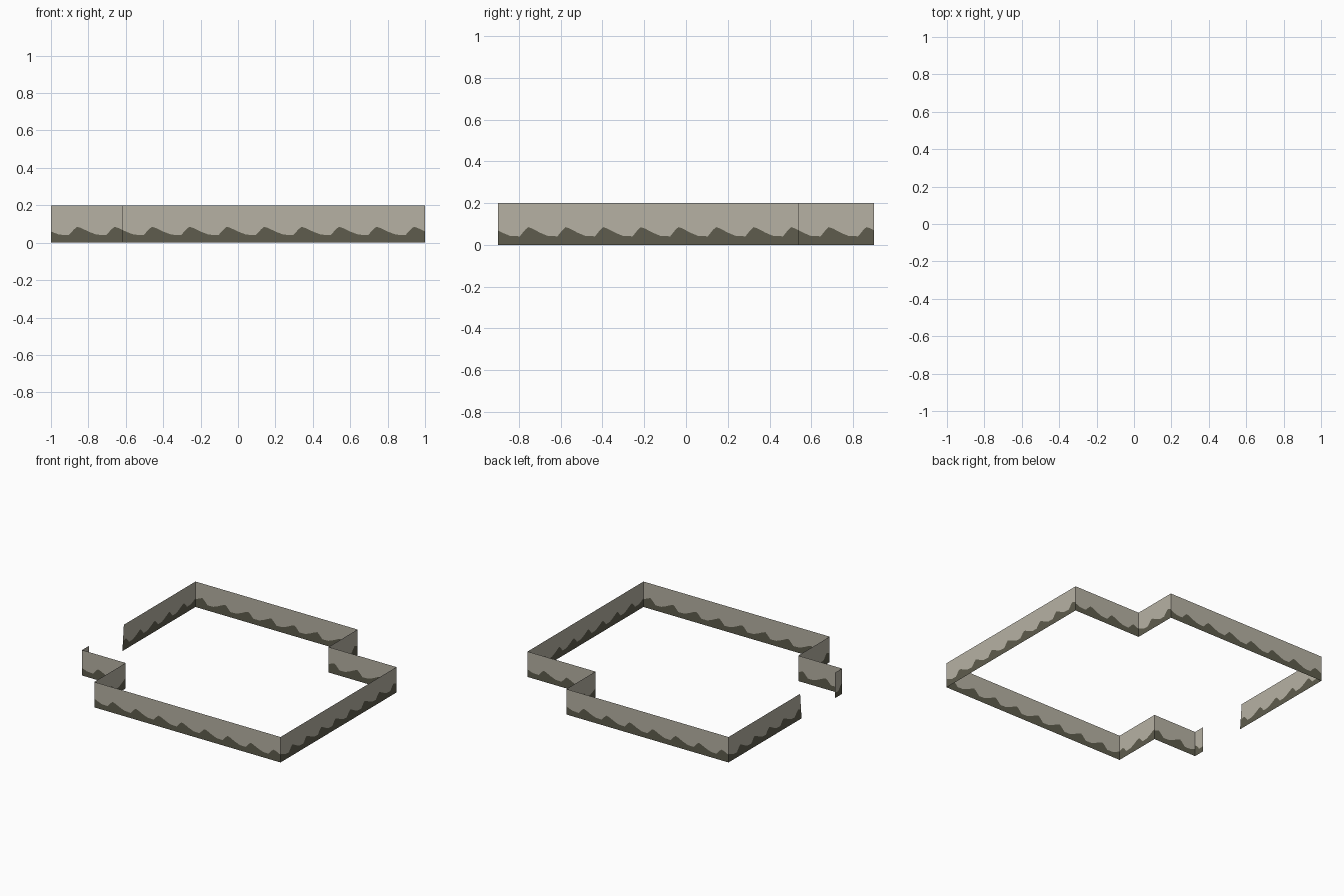
import bpy, bmesh, math

if "Cube" in bpy.data.objects:
    bpy.data.objects.remove(bpy.data.objects["Cube"])


def material(name, rgb):
    m = bpy.data.materials.new(name)
    m.diffuse_color = (*rgb, 1.0)
    m.use_nodes = True
    m.node_tree.nodes["Principled BSDF"].inputs["Base Color"].default_value = m.diffuse_color
    return m


PLASTER = material("pale plaster", (0.470, 0.443, 0.369))
STAIN = material("dark mossy base", (0.112, 0.107, 0.074))

HEIGHT = 0.2
# One repeat of the wavy stain: (phase, height)
WAVE = [(0.0, 0.058), (0.2, 0.043), (0.46, 0.041), (0.6, 0.072),
        (0.68, 0.085), (0.78, 0.079), (1.0, 0.058)]


def wave_height(u):
    t = u % 1.0
    for (a, za), (b, zb) in zip(WAVE, WAVE[1:]):
        if t <= b:
            return za + (zb - za) * (t - a) / (b - a)
    return WAVE[-1][1]


def wall(name, start, end, end_lean=0.0):
    """Thin straight wall sheet; the outside is on the right of start -> end."""
    (x0, y0), (x1, y1) = start, end
    length = math.hypot(x1 - x0, y1 - y0)
    dx, dy = (x1 - x0) / length, (y1 - y0) / length
    # The stain repeats ten times across the whole plan in each direction
    if abs(dx) > 0.5:
        period, u0 = 0.2, (1 + x0 * dx) / 0.2 - 0.02
    else:
        period, u0 = 0.18, (0.9 + y0 * dy) / 0.18 - 0.12
    u1 = u0 + length / period
    stops = {u0, u1}
    for k in range(math.floor(u0), math.ceil(u1)):
        stops.update(k + t for t, _ in WAVE[:-1] if u0 + 0.01 < k + t < u1 - 0.01)

    bm = bmesh.new()
    columns = []
    for u in sorted(stops):
        s = (u - u0) * period
        col = []
        for z in (0.0, wave_height(u), HEIGHT):
            lean = end_lean * (1 - z / HEIGHT) if u == u1 else 0.0
            col.append(bm.verts.new((x0 + dx * (s + lean), y0 + dy * (s + lean), z)))
        columns.append(col)
    for a, b in zip(columns, columns[1:]):
        for i in (0, 1):
            f = bm.faces.new((a[i], b[i], b[i + 1], a[i + 1]))
            f.material_index = 1 - i          # lower band is stained
    me = bpy.data.meshes.new(name)
    bm.to_mesh(me)
    bm.free()
    me.materials.append(PLASTER)
    me.materials.append(STAIN)
    bpy.context.collection.objects.link(bpy.data.objects.new(name, me))


# Open run of walls, counter-clockwise, with a gateway gap on the left side
PLAN = [("left_gate_stub", (-1.0, -0.42)),
        ("left_notch_wall", (-1.0, -0.51)),
        ("left_notch_return", (-0.62, -0.51)),
        ("front_wall", (-0.62, -0.9)),
        ("right_wall", (1.0, -0.9)),
        ("right_notch_wall", (1.0, 0.54)),
        ("right_notch_return", (0.41, 0.54)),
        ("back_wall", (0.41, 0.9)),
        ("left_wall", (-1.0, 0.9)),
        ("", (-1.0, 0.01))]

for (name, a), (_, b) in zip(PLAN, PLAN[1:]):
    wall(name, a, b, 0.018 if name == "left_wall" else 0.0)
